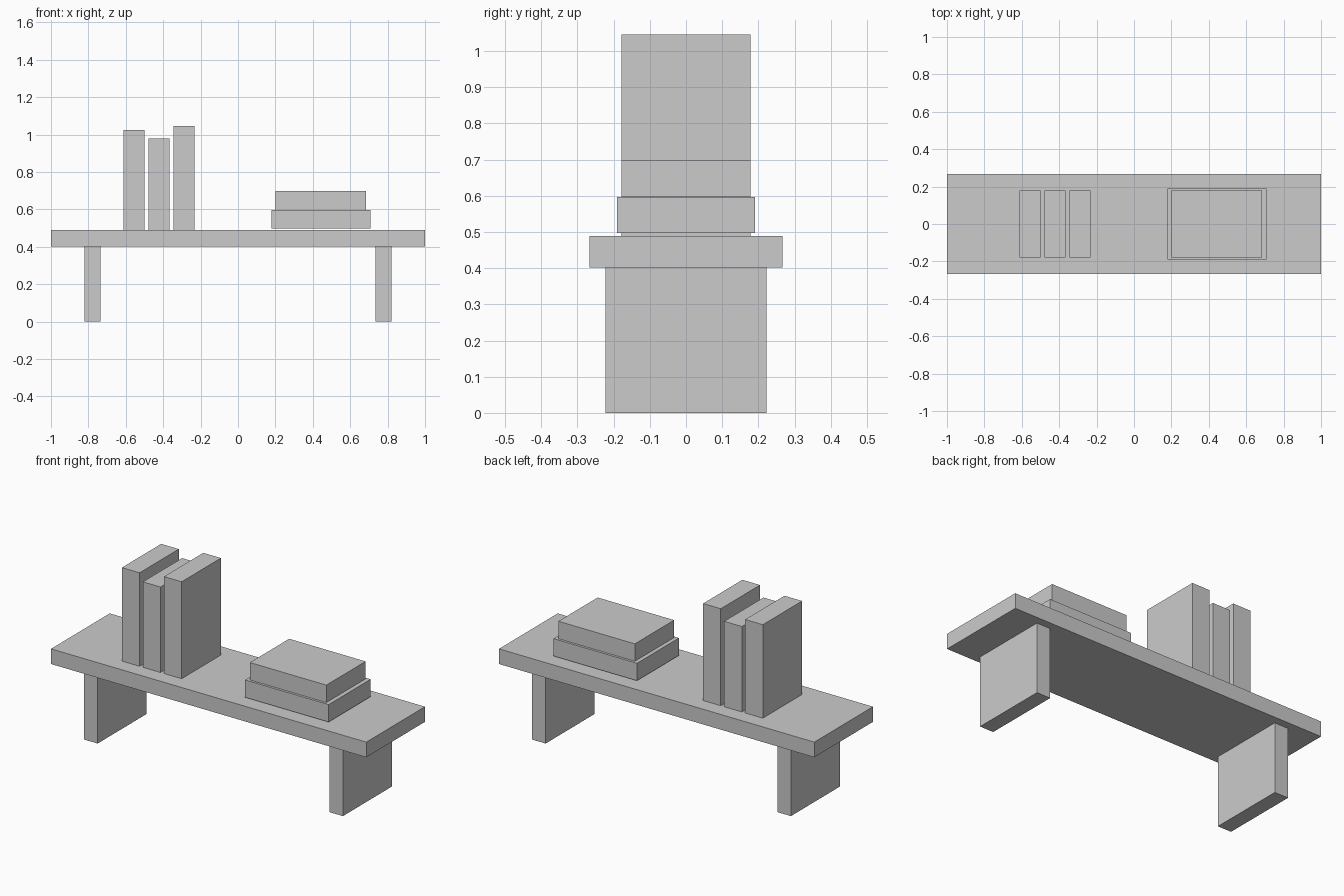
import bpy

if "Cube" in bpy.data.objects:
    bpy.data.objects.remove(bpy.data.objects["Cube"])


def box(name, x0, x1, half_depth, z0, z1):
    """Box given by its x range, half depth about y = 0, and z range."""
    bpy.ops.mesh.primitive_cube_add(size=1, location=((x0 + x1) / 2, 0, (z0 + z1) / 2))
    ob = bpy.context.object
    ob.name = name
    ob.scale = (x1 - x0, 2 * half_depth, z1 - z0)
    bpy.ops.object.transform_apply(location=False, rotation=False, scale=True)
    return ob


SHELF_BOTTOM, SHELF_TOP = 0.402, 0.489

# Shelf board
box("shelf_board", -1, 1, 0.266, SHELF_BOTTOM, SHELF_TOP)

# Panel legs, one per side
for side, x in (("left", -0.778), ("right", 0.778)):
    box(side + "_leg", x - 0.043, x + 0.043, 0.222, 0, SHELF_BOTTOM)

# Upright books: centre x and top height
for i, (x, top) in enumerate([(-0.556, 1.025), (-0.423, 0.979), (-0.289, 1.045)], 1):
    box(f"upright_book_{i}", x - 0.056, x + 0.056, 0.178, SHELF_TOP, top)

# Books lying flat in a stack
box("lower_flat_book", 0.178, 0.708, 0.19, 0.497, 0.597)
box("upper_flat_book", 0.2, 0.685, 0.178, 0.598, 0.698)
